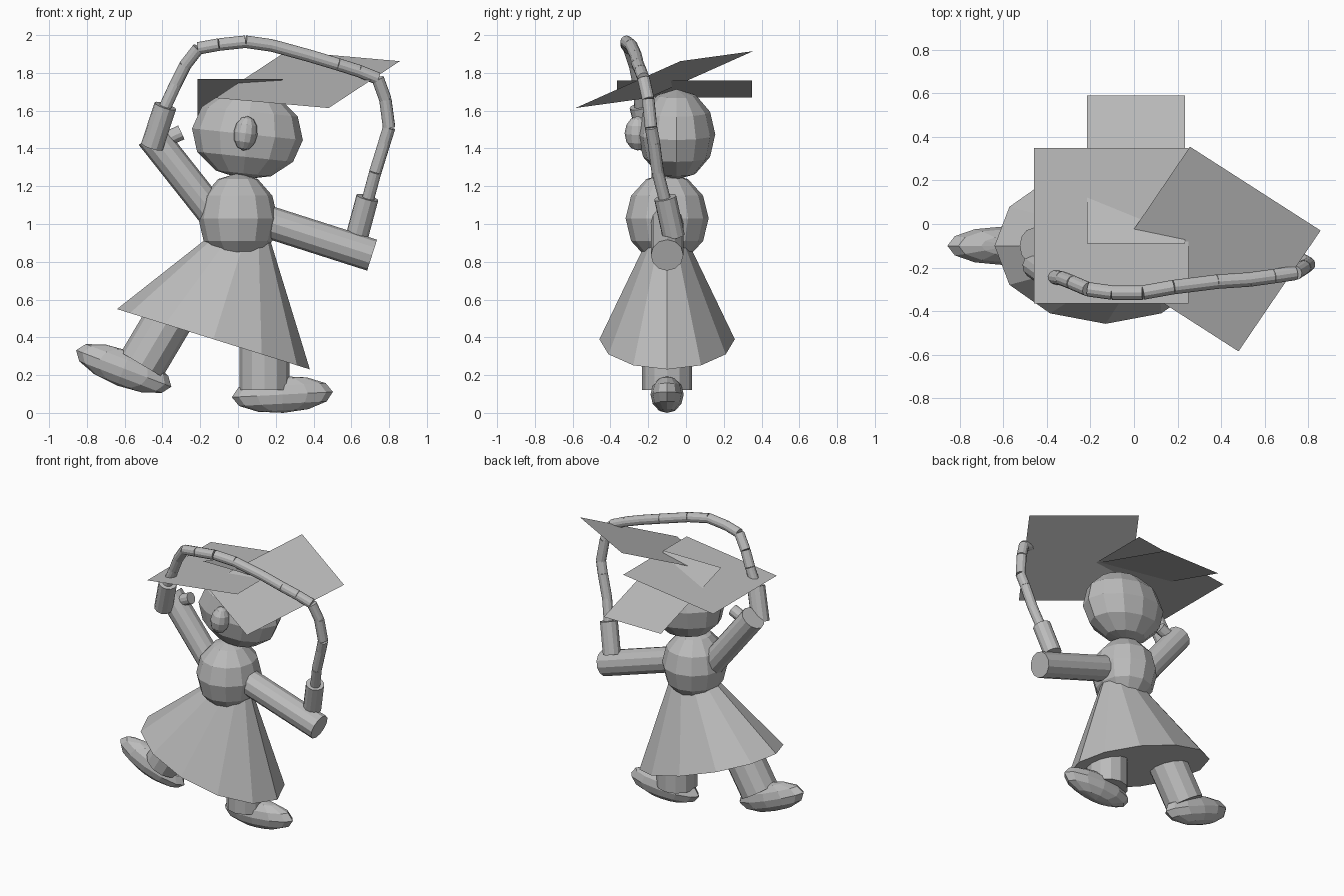
import bpy
import bmesh
import math
from mathutils import Matrix, Vector

default_cube = bpy.data.objects.get("Cube")
if default_cube:
    bpy.data.objects.remove(default_cube, do_unlink=True)

grey = bpy.data.materials.new("plain_grey")
grey.use_nodes = True
grey.diffuse_color = (0.5, 0.5, 0.5, 1)
grey.node_tree.nodes["Principled BSDF"].inputs["Base Color"].default_value = (0.5, 0.5, 0.5, 1)

SIDES = 12
MID = -0.1  # depth of the body's centre plane


def finish(name, bm):
    mesh = bpy.data.meshes.new(name)
    bm.to_mesh(mesh)
    bm.free()
    mesh.materials.append(grey)
    obj = bpy.data.objects.new(name, mesh)
    bpy.context.collection.objects.link(obj)
    return obj


def ellipsoid(name, centre, radii, tilt=0):
    """Low-poly ball, stretched and tilted about the depth axis."""
    bm = bmesh.new()
    bmesh.ops.create_uvsphere(bm, u_segments=SIDES, v_segments=6, radius=1)
    place = (Matrix.Translation(centre) @ Matrix.Rotation(math.radians(tilt), 4, 'Y')
             @ Matrix.Diagonal((*radii, 1)))
    bm.transform(place)
    return finish(name, bm)


def add_rod(bm, start, end, radius, tip=None):
    a, b = Vector(start), Vector(end)
    turn = (b - a).to_track_quat('Z', 'Y').to_matrix().to_4x4()
    bmesh.ops.create_cone(bm, cap_ends=True, segments=SIDES, radius1=radius,
                          radius2=radius if tip is None else tip, depth=(b - a).length,
                          matrix=Matrix.Translation((a + b) / 2) @ turn)


def rod(name, start, end, radius, tip=None):
    bm = bmesh.new()
    add_rod(bm, start, end, radius, tip)
    return finish(name, bm)


def panel(name, corner, side_a, side_b):
    """Flat sheet spanned by two sides from one corner."""
    o, a, b = Vector(corner), Vector(side_a), Vector(side_b)
    bm = bmesh.new()
    bm.faces.new([bm.verts.new(p) for p in (o, o + a, o + a + b, o + b)])
    return finish(name, bm)


# Body and head
ellipsoid("torso", (0, MID, 1.03), (0.21, 0.22, 0.24))
rod("neck", (0.024, -0.07, 1.18), (0.024, -0.07, 1.32), 0.045)
ellipsoid("head", (0.05, -0.05, 1.475), (0.295, 0.205, 0.24), 6)
ellipsoid("nose", (0.04, -0.255, 1.48), (0.063, 0.07, 0.092), 8)

# Skirt: leaning cone, flattened in depth
bm = bmesh.new()
add_rod(bm, (-0.13, 0, 0.39), (0.103, 0, 1.135), 0.535, 0)
bm.transform(Matrix.Translation((0, MID, 0)) @ Matrix.Diagonal((1, 0.67, 1, 1)))
finish("skirt", bm)

# Legs and feet
rod("left_leg", (0.14, MID, 0.12), (0.14, MID, 0.5), 0.133)
rod("right_leg", (-0.51, MID, 0.255), (-0.32, MID, 0.575), 0.128)
ellipsoid("left_foot", (0.235, MID, 0.097), (0.268, 0.088, 0.097), -3)
ellipsoid("right_foot", (-0.605, MID, 0.235), (0.27, 0.088, 0.097), 21)

# Arms, thumb and rope handles
rod("left_arm", (0.1, MID, 1.03), (0.71, MID, 0.835), 0.086)
rod("right_arm", (-0.08, MID, 0.99), (-0.46, MID, 1.47), 0.083)
rod("right_thumb", (-0.42, MID, 1.43), (-0.3, MID, 1.485), 0.04)
rod("left_handle", (0.63, -0.065, 0.935), (0.685, -0.11, 1.14), 0.06)
rod("right_handle", (-0.455, -0.19, 1.41), (-0.385, -0.24, 1.625), 0.06)

# Skipping rope: short straight links along an arc
path = [(0.685, -0.11, 1.12), (0.727, -0.15, 1.275), (0.775, -0.17, 1.43),
        (0.8, -0.185, 1.51), (0.78, -0.2, 1.66), (0.74, -0.225, 1.77),
        (0.64, -0.24, 1.81), (0.53, -0.255, 1.845), (0.38, -0.265, 1.89),
        (0.18, -0.29, 1.945), (0.04, -0.315, 1.965), (-0.1, -0.315, 1.95),
        (-0.21, -0.3, 1.93), (-0.28, -0.27, 1.84), (-0.33, -0.25, 1.74),
        (-0.39, -0.24, 1.61)]
bm = bmesh.new()
for start, end in zip(path, path[1:]):
    add_rod(bm, start, end, 0.033)
finish("skipping_rope", bm)

# Hat: three overlapping tilted sheets
panel("hat_front_sheet", (-0.12, -0.2, 1.667), (0.6, -0.385, -0.053), (0.377, 0.555, 0.248))
panel("hat_middle_sheet", (-0.46, -0.365, 1.67), (0.71, 0, 0.09), (0, 0.715, 0))
panel("hat_back_sheet", (-0.215, -0.09, 1.767), (0.45, 0, 0), (0, 0.68, -0.212))
